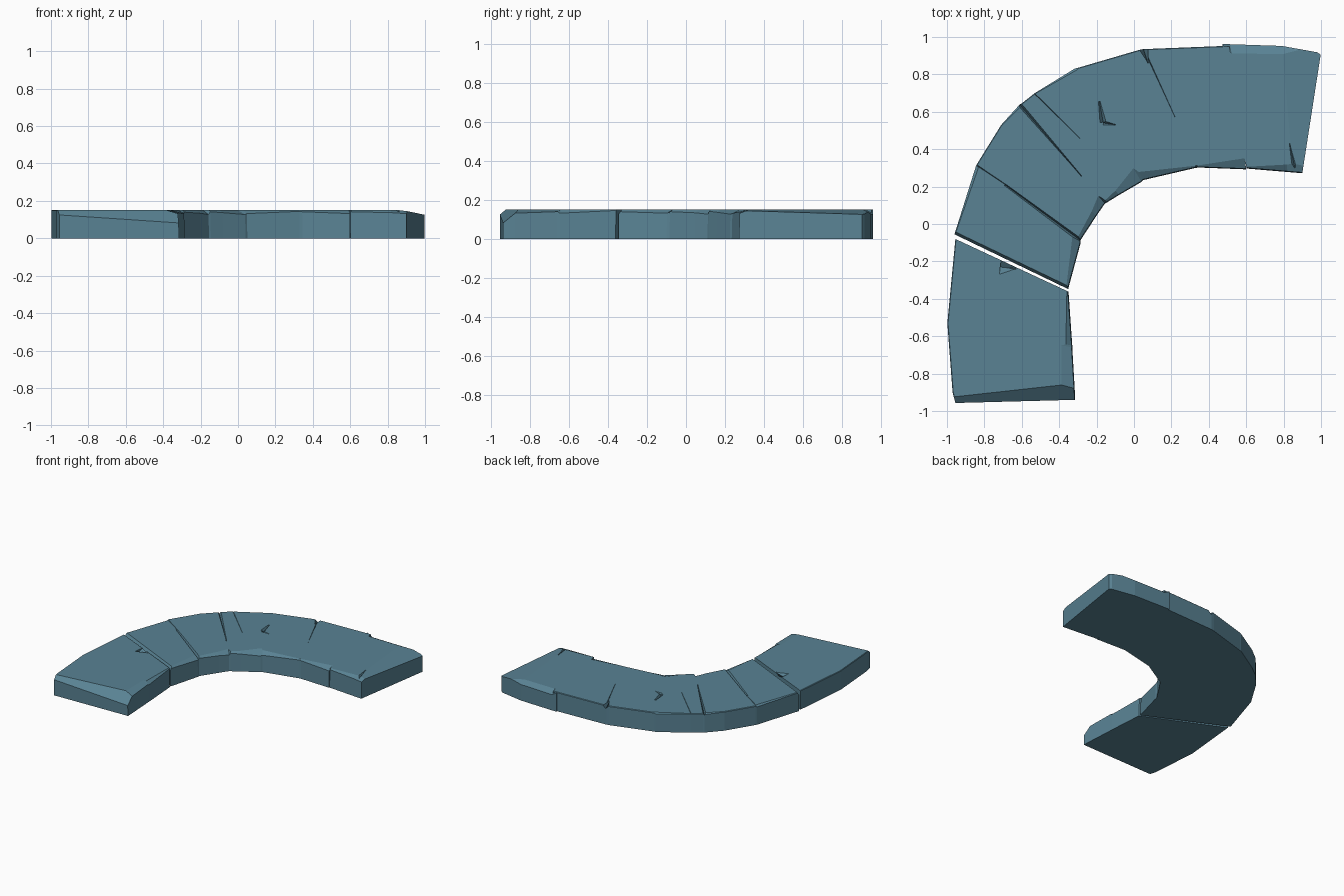
import bpy, bmesh
from mathutils import Vector

if "Cube" in bpy.data.objects:
    bpy.data.objects.remove(bpy.data.objects["Cube"])

TOP = 0.152
stone = bpy.data.materials.new("slate blue stone")
stone.diffuse_color = (0.10, 0.225, 0.295, 1)
stone.use_nodes = True
stone.node_tree.nodes["Principled BSDF"].inputs["Base Color"].default_value = stone.diffuse_color


def finish(bm, name):
    bmesh.ops.recalc_face_normals(bm, faces=bm.faces)
    me = bpy.data.meshes.new(name)
    bm.to_mesh(me)
    bm.free()
    me.materials.append(stone)
    ob = bpy.data.objects.new(name, me)
    bpy.context.collection.objects.link(ob)
    return ob


def slab(name, stations, planes=()):
    """Loft a worn stone. Station: outer x, y, inner x, y,
    outer bevel width, inner bevel width, inner bevel drop."""
    bm = bmesh.new()
    rings = []
    for ox, oy, ix, iy, ow, iw, drop in stations:
        o, i = Vector((ox, oy, 0)), Vector((ix, iy, 0))
        d = (i - o).normalized()
        up = Vector((0, 0, TOP))
        low_o = Vector((0, 0, TOP - 0.004 - ow * 0.5))
        low_i = Vector((0, 0, TOP - drop))
        pts = [o, o + low_o, o + d * (ow + 0.004) + up,
               i - d * iw + up, i - d * 0.004 + low_i, i]
        rings.append([bm.verts.new(p) for p in pts])
    for a, b in zip(rings, rings[1:]):
        for k in range(6):
            n = (k + 1) % 6
            bm.faces.new((a[k], a[n], b[n], b[k]))
    bm.faces.new(rings[0])
    bm.faces.new(rings[-1])
    bmesh.ops.recalc_face_normals(bm, faces=bm.faces)
    # sloped bevels sliced off the top
    for p, q, r in planes:
        p, q, r = Vector(p), Vector(q), Vector(r)
        n = (q - p).cross(r - p).normalized()
        if n.z < 0:
            n = -n
        geom = bm.verts[:] + bm.edges[:] + bm.faces[:]
        res = bmesh.ops.bisect_plane(bm, geom=geom, plane_co=p, plane_no=n,
                                     dist=1e-5, clear_outer=True)
        cut = [e for e in res["geom_cut"] if isinstance(e, bmesh.types.BMEdge)]
        bmesh.ops.holes_fill(bm, edges=[e for e in cut if e.is_boundary], sides=0)
    return finish(bm, name)


def groove(a, b, wa, wb, depth):
    """V-shaped cutter from a to b, tapering in width."""
    a, b = Vector((*a, TOP)), Vector((*b, TOP))
    s = (b - a).cross(Vector((0, 0, 1))).normalized()
    bm = bmesh.new()
    lift = Vector((0, 0, 0.003))
    ends = []
    for p, w in ((a, wa), (b, wb)):
        ends.append([bm.verts.new(v) for v in
                     (p + s * w + lift, p - s * w + lift, p - Vector((0, 0, depth)))])
    for k in range(3):
        n = (k + 1) % 3
        bm.faces.new((ends[0][k], ends[0][n], ends[1][n], ends[1][k]))
    bm.faces.new(ends[0])
    bm.faces.new(ends[1])
    return finish(bm, "groove_cutter")


def carve(ob, cutters):
    for c in cutters:
        m = ob.modifiers.new("carve", 'BOOLEAN')
        m.operation, m.solver, m.object = 'DIFFERENCE', 'EXACT', c
    dg = bpy.context.evaluated_depsgraph_get()
    me = bpy.data.meshes.new_from_object(ob.evaluated_get(dg))
    ob.modifiers.clear()
    ob.data = me
    for c in cutters:
        bpy.data.objects.remove(c)


# lower arm of the curve, with a sloped front end
lower = slab("lower_path_slab", [
    (-.955, -.957, -.315, -.94, .0, .07, .02),
    (-.97, -.90, -.317, -.88, .0, .07, .02),
    (-.998, -.53, -.33, -.66, .0, .06, .012),
    (-.997, -.52, -.33, -.65, .0, .035, .02),
    (-.955, -.08, -.35, -.362, .0, .01, .006)],
    planes=[((-.97, -.925, TOP), (-.38, -.86, TOP), (-.955, -.957, .125))])
carve(lower, [groove((-.715, -.23), (-.63, -.24), .045, .004, .02)])

# middle of the curve: worn stones, each with its own inner bevel
middle = slab("curved_path_slab", [
    (-.96, -.055, -.352, -.348, .0, .012, .012),
    (-.845, .31, -.285, -.10, .012, .055, .02),
    (-.84, .32, -.285, -.085, .0, .02, .012),
    (-.71, .53, -.20, .045, .0, .035, .018),
    (-.61, .64, -.155, .11, .008, .055, .025),
    (-.60, .645, -.145, .115, .0, .015, .01),
    (-.53, .70, -.08, .155, .0, .03, .015),
    (-.315, .832, .04, .225, .008, .085, .025),
    (-.30, .835, .05, .235, .0, .05, .02),
    (.025, .93, .33, .30, .0, .012, .008),
    (.05, .935, .345, .302, .0, .012, .01),
    (.51, .953, .60, .292, .0, .06, .02)])
carve(middle, [
    groove((-.88, .34), (-.67, .20), .004, .002, .006),
    groove((-.69, .21), (-.27, -.10), .006, .012, .02),
    groove((-.63, .66), (-.28, .255), .012, .002, .016),
    groove((-.55, .715), (-.26, .43), .003, .001, .006),
    groove((.04, .97), (.075, .86), .035, .002, .03),
    groove((.06, .92), (.22, .57), .004, .001, .006),
    groove((-.185, .655), (-.165, .545), .006, .018, .018),
    groove((-.163, .54), (-.10, .53), .012, .003, .012),
    groove((-.98, -.05), (-.33, -.362), .02, .02, .03)])

# right end of the curve, with sloped rear edge and corner
right_end = slab("right_path_slab", [
    (.472, .962, .602, .298, .0, .006, .01),
    (.515, .961, .607, .296, .045, .01, .01),
    (.79, .952, .82, .278, .04, .04, .015),
    (.98, .918, .895, .272, .0, .06, .02),
    (.998, .905, .90, .272, .0, .06, .02)],
    planes=[((.795, .91, TOP), (.84, .40, TOP), (.998, .905, .126))])
carve(right_end, [groove((.832, .43), (.86, .30), .002, .014, .012)])
